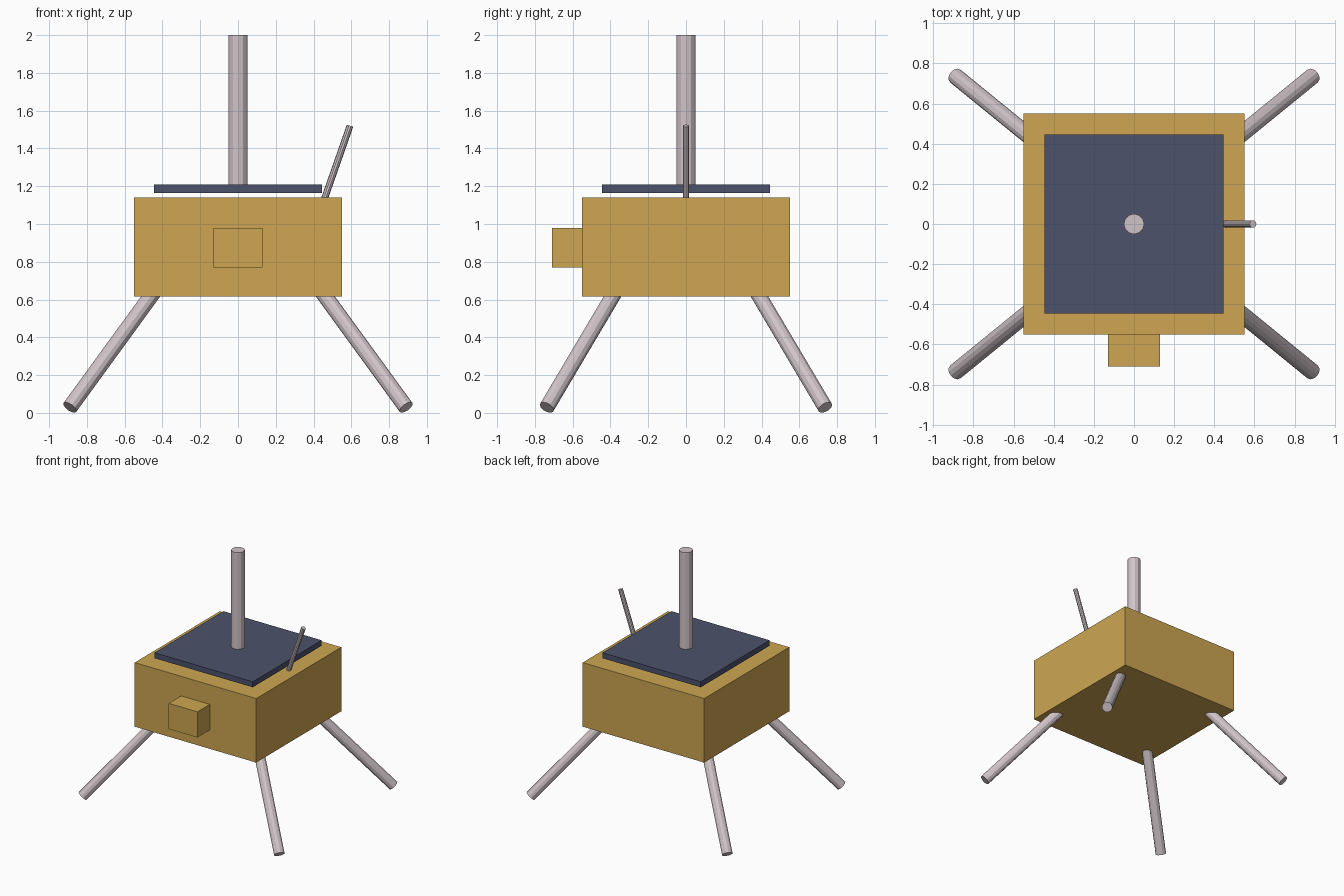
import bpy
from mathutils import Vector

if "Cube" in bpy.data.objects:
    bpy.data.objects.remove(bpy.data.objects["Cube"])


def material(name, rgb):
    """Flat colour from 0-255 sRGB values."""
    m = bpy.data.materials.new(name)
    lin = [((c / 255 + 0.055) / 1.055) ** 2.4 for c in rgb]
    m.diffuse_color = (*lin, 1)
    m.use_nodes = True
    m.node_tree.nodes["Principled BSDF"].inputs["Base Color"].default_value = m.diffuse_color
    return m


gold = material("gold_foil", (205, 166, 82))
navy = material("panel_navy", (76, 82, 107))
metal = material("pale_metal", (208, 196, 200))


def box(name, lo, hi, mat):
    lo, hi = Vector(lo), Vector(hi)
    bpy.ops.mesh.primitive_cube_add(size=1, location=(lo + hi) / 2)
    ob = bpy.context.object
    ob.name = name
    ob.scale = hi - lo
    bpy.ops.object.transform_apply(location=False, rotation=False, scale=True)
    ob.data.materials.append(mat)


def rod(name, a, b, radius, sides, mat):
    a, b = Vector(a), Vector(b)
    axis = b - a
    bpy.ops.mesh.primitive_cylinder_add(
        vertices=sides, radius=radius, depth=axis.length, location=(a + b) / 2,
        rotation=axis.to_track_quat('Z', 'Y').to_euler())
    ob = bpy.context.object
    ob.name = name
    ob.data.materials.append(mat)


# Main body with the instrument box on its front
box("body", (-0.55, -0.55, 0.616), (0.55, 0.55, 1.14), gold)
box("front_box", (-0.13, -0.71, 0.77), (0.13, -0.54, 0.98), gold)

# Flat panel hovering just above the body
box("top_panel", (-0.445, -0.445, 1.164), (0.445, 0.445, 1.209), navy)

# Central mast and tilted antenna
rod("mast", (0, 0, 1.2), (0, 0, 2), 0.051, 12, metal)
rod("antenna", (0.453, 0, 1.12), (0.593, 0, 1.52), 0.018, 10, metal)

# Four splayed legs
for sx, side in ((-1, "left"), (1, "right")):
    for sy, end in ((-1, "front"), (1, "back")):
        rod(f"{end}_{side}_leg", (sx * 0.89, sy * 0.737, 0.029),
            (sx * 0.438, sy * 0.369, 0.65), 0.041, 12, metal)
